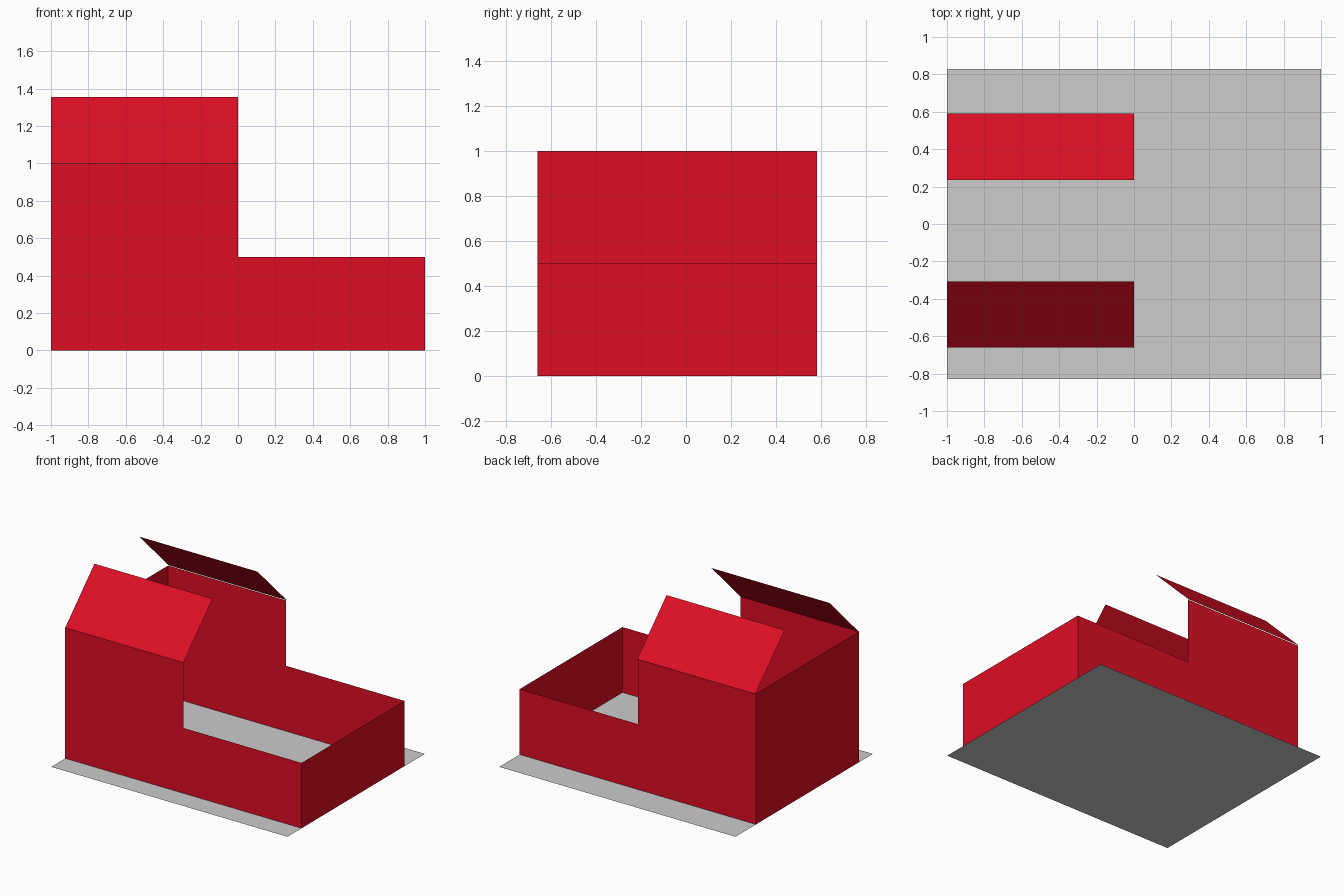
import bpy

if "Cube" in bpy.data.objects:
    bpy.data.objects.remove(bpy.data.objects["Cube"])


def material(name, color):
    m = bpy.data.materials.new(name)
    m.diffuse_color = (*color, 1)
    m.use_nodes = True
    m.node_tree.nodes["Principled BSDF"].inputs["Base Color"].default_value = m.diffuse_color
    return m


RED = material("red", (0.73, 0.0044, 0.0176))
GREY = material("light grey", (0.604, 0.604, 0.604))

FRONT, BACK = -0.66, 0.583   # wall positions in y
TALL, LOW = 1.0, 0.5         # wall heights


def sheet(name, points, mat):
    """One flat, paper-thin polygon."""
    mesh = bpy.data.meshes.new(name)
    mesh.from_pydata(points, [], [tuple(range(len(points)))])
    mesh.materials.append(mat)
    obj = bpy.data.objects.new(name, mesh)
    bpy.context.collection.objects.link(obj)
    return obj


# base plate
sheet("base_plate", [(-1, -0.83, 0), (1, -0.83, 0), (1, 0.83, 0), (-1, 0.83, 0)], GREY)

# stepped long walls, each with a 45 degree roof flap leaning inward
profile = [(-1, 0), (1, 0), (1, LOW), (0, LOW), (0, TALL), (-1, TALL)]
for side, y, eave, ridge in (("front", FRONT, -0.66, -0.307), ("back", BACK, 0.59, 0.235)):
    order = 1 if side == "front" else -1
    sheet(side + "_wall", [(x, y, z) for x, z in profile][::order], RED)
    flap = [(-1, eave, TALL), (0, eave, TALL), (0, ridge, 1.354), (-1, ridge, 1.354)]
    sheet(side + "_roof_flap", flap[::order], RED)

# end walls: tall on the left, low on the right
for name, x, h, order in (("left_wall", -1, TALL, -1), ("right_wall", 1, LOW, 1)):
    pts = [(x, FRONT, 0), (x, BACK, 0), (x, BACK, h), (x, FRONT, h)]
    sheet(name, pts[::order], RED)
